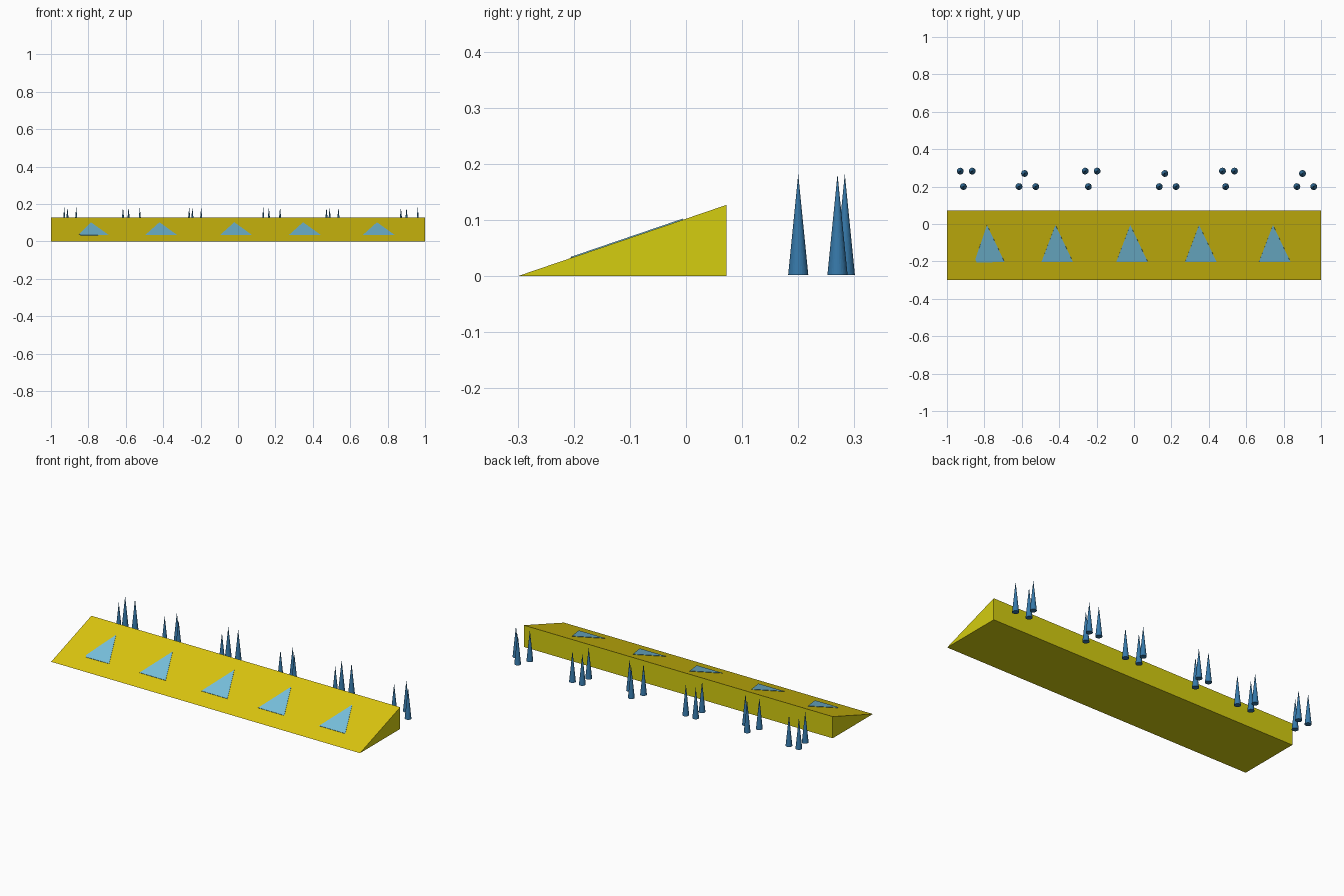
import bpy, bmesh
from mathutils import Vector

if "Cube" in bpy.data.objects:
    bpy.data.objects.remove(bpy.data.objects["Cube"])

Y0, Y1, H = -0.30, 0.072, 0.127      # ramp front, back, height


def mat(name, rgb):
    m = bpy.data.materials.new(name)
    m.diffuse_color = (*rgb, 1)
    m.use_nodes = True
    m.node_tree.nodes["Principled BSDF"].inputs["Base Color"].default_value = m.diffuse_color
    return m


SLOPE = mat("golden_yellow", (0.72, 0.57, 0.005))
SIDE = mat("lemon_yellow", (0.66, 0.61, 0.005))
SKY = mat("light_blue", (0.19, 0.54, 0.74))
BLUE = mat("steel_blue", (0.037, 0.19, 0.40))


def finish(name, bm, mats):
    bmesh.ops.recalc_face_normals(bm, faces=bm.faces)
    me = bpy.data.meshes.new(name)
    for m in mats:
        me.materials.append(m)
    ob = bpy.data.objects.new(name, me)
    bpy.context.collection.objects.link(ob)
    return ob


def prism(name, profile, push, mats):
    """Extrude a flat polygon along a vector into a closed solid."""
    bm = bmesh.new()
    face = bm.faces.new([bm.verts.new(p) for p in profile])
    ext = bmesh.ops.extrude_face_region(bm, geom=[face], use_keep_orig=True)
    bmesh.ops.translate(bm, vec=push, verts=[v for v in ext["geom"] if isinstance(v, bmesh.types.BMVert)])
    ob = finish(name, bm, mats)
    if len(mats) > 1:                 # sloped top takes the second colour
        for f in bm.faces:
            f.material_index = int(f.normal.z > 0.5)
    bm.to_mesh(ob.data)
    bm.free()


# Wedge ramp
prism("ramp", [(-1, Y0, 0), (-1, Y1, 0), (-1, Y1, H)], Vector((2, 0, 0)), [SIDE, SLOPE])

# Arrow plates lying on the slope
normal = Vector((0, -H, Y1 - Y0)).normalized()


def on_slope(x, y):
    return Vector((x, y, (y - Y0) * H / (Y1 - Y0))) - normal * 0.001


for i, x in enumerate((-0.786, -0.42, -0.02, 0.348, 0.743)):
    left = [(x - 0.063, -0.19), (x - 0.055, -0.205)] if i == 0 else [(x - 0.075, -0.203)]
    pts = [(x, -0.005)] + left + [(x + 0.094, -0.203)]
    prism(f"arrow_plate_{i + 1}", [on_slope(*p) for p in pts], normal * 0.003, [SKY])

# Spikes behind the ramp, in alternating clusters of three
PAIR_BACK = ((-0.018, 0.2), (-0.035, 0.283), (0.029, 0.283))
PAIR_FRONT = ((-0.047, 0.2), (0.043, 0.2), (-0.017, 0.27))
for i, cx in enumerate((-0.894, -0.568, -0.226, 0.182, 0.508, 0.918)):
    for j, (dx, y) in enumerate(PAIR_FRONT if i % 2 else PAIR_BACK):
        bm = bmesh.new()
        bmesh.ops.create_cone(bm, cap_ends=True, segments=32, radius1=0.018, radius2=0, depth=0.18)
        bmesh.ops.translate(bm, vec=(cx + dx, y, 0.092), verts=bm.verts)
        ob = finish(f"spike_{i + 1}_{j + 1}", bm, [BLUE])
        bm.to_mesh(ob.data)
        bm.free()
